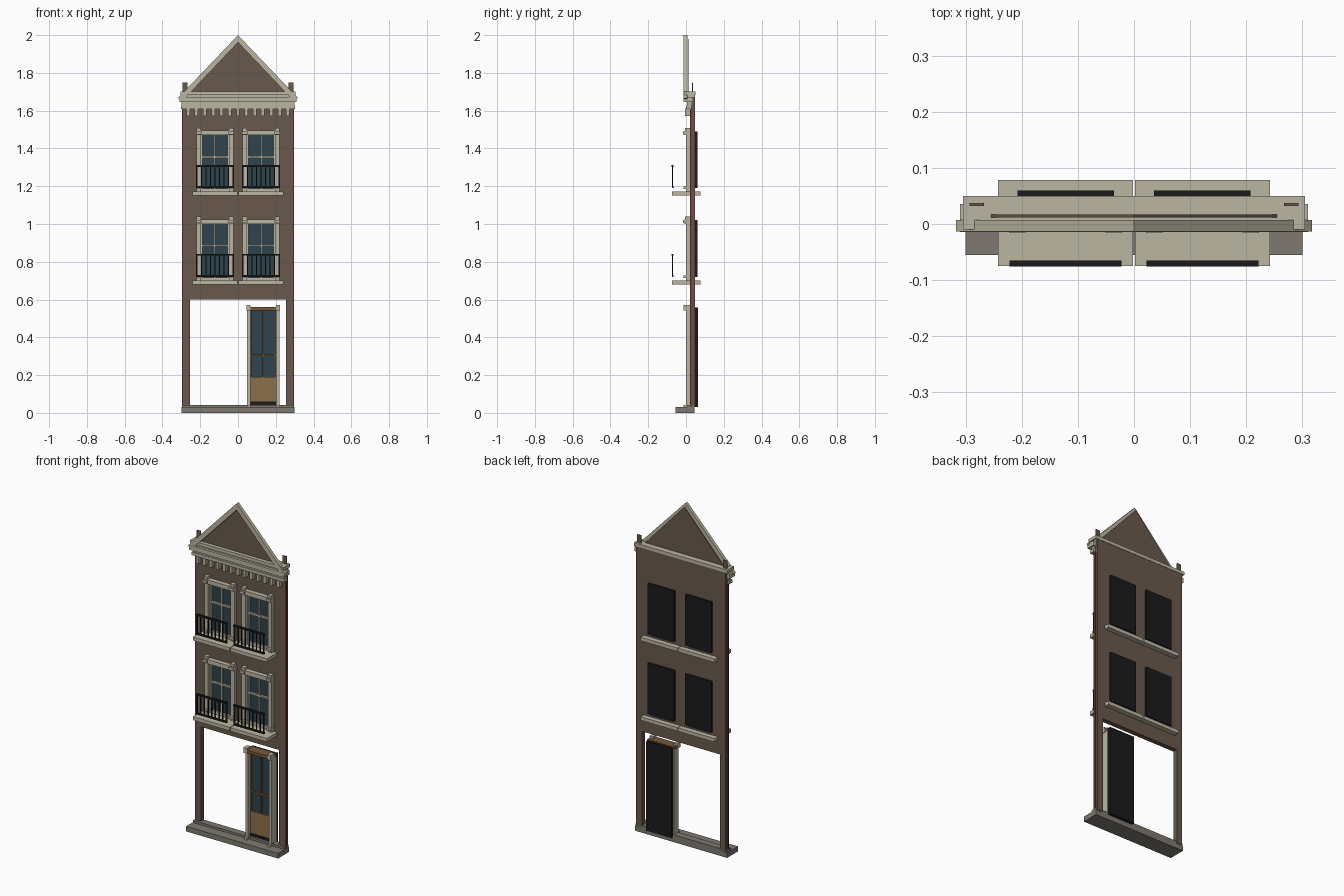
import bpy, bmesh

cube = bpy.data.objects.get("Cube")
if cube:
    bpy.data.objects.remove(cube, do_unlink=True)


def material(name, rgb):
    m = bpy.data.materials.new(name)
    m.use_nodes = True
    color = (*rgb, 1)
    m.diffuse_color = color
    bsdf = m.node_tree.nodes["Principled BSDF"]
    bsdf.inputs["Base Color"].default_value = color
    bsdf.inputs["Roughness"].default_value = 0.8
    return m


BROWN = material("brown_wall", (0.14, 0.10, 0.075))
BRICK = material("red_brick", (0.20, 0.05, 0.03))
CREAM = material("cream_stone", (0.50, 0.47, 0.36))
GREY = material("grey_stone", (0.21, 0.195, 0.165))
BLACK = material("black_iron", (0.011, 0.011, 0.011))
GLASS = material("blue_glass", (0.026, 0.058, 0.075))
TAN = material("tan_wood", (0.26, 0.16, 0.07))
WOOD = material("dark_wood", (0.18, 0.10, 0.04))


def finish(name, bm, mat):
    bmesh.ops.recalc_face_normals(bm, faces=bm.faces)
    mesh = bpy.data.meshes.new(name)
    bm.to_mesh(mesh)
    bm.free()
    mesh.materials.append(mat)
    obj = bpy.data.objects.new(name, mesh)
    bpy.context.collection.objects.link(obj)
    return obj


def add_box(bm, x, y, z):
    verts = bmesh.ops.create_cube(bm, size=1)["verts"]
    for v in verts:
        v.co = [lo + (c + 0.5) * (hi - lo) for c, (lo, hi) in zip(v.co, (x, y, z))]


def boxes(name, mat, *parts):
    """One object made of boxes, each given as x, y and z ranges."""
    bm = bmesh.new()
    for p in parts:
        add_box(bm, *p)
    return finish(name, bm, mat)


def prism(name, mat, outline, y0, y1):
    """Extrude an x-z outline in depth."""
    bm = bmesh.new()
    face = bm.faces.new([bm.verts.new((x, y0, z)) for x, z in outline])
    ext = bmesh.ops.extrude_face_region(bm, geom=[face])["geom"]
    for v in ext:
        if isinstance(v, bmesh.types.BMVert):
            v.co.y = y1
    return finish(name, bm, mat)


# Layout shared by the wall and the windows
WIN_X, WIN_HALF = 0.122, 0.072
FLOORS = (0.68, 1.15)
WALL_Y = (0.02, 0.048)

# Wall: a grid of cells with the openings left out, then given depth
xs = [-0.292, -0.255]
for s in (-1, 1):
    xs += [s * WIN_X - WIN_HALF, s * WIN_X + WIN_HALF]
xs += [0.255, 0.292]
zs = [0.03, 0.6]
for f in FLOORS:
    zs += [f + 0.03, f + 0.33]
zs.append(1.685)
bm = bmesh.new()
grid = [[bm.verts.new((x, WALL_Y[0], z)) for x in xs] for z in zs]
for j in range(len(zs) - 1):
    for i in range(len(xs) - 1):
        shopfront = j == 0 and 0 < i < len(xs) - 2
        window = j in (2, 4) and i in (2, 4)
        if not (shopfront or window):
            bm.faces.new((grid[j][i], grid[j][i + 1], grid[j + 1][i + 1], grid[j + 1][i]))
ext = bmesh.ops.extrude_face_region(bm, geom=bm.faces[:])["geom"]
for v in ext:
    if isinstance(v, bmesh.types.BMVert):
        v.co.y = WALL_Y[1]
for v in [v for v in bm.verts if not v.link_faces]:
    bm.verts.remove(v)
finish("wall", bm, BROWN)

# Brick edges, front step and threshold
boxes("brick_edges", BRICK, *[
    (sorted((s * 0.290, s * 0.297)), (0.022, 0.034), (0.03, 1.61)) for s in (-1, 1)])
boxes("front_step", GREY, ((-0.3, 0.3), (-0.055, 0.045), (0, 0.03)))
boxes("threshold", GREY, ((-0.297, 0.297), (0.005, 0.045), (0.03, 0.043)))


def window(side, x, z):
    """Window with surround, sash, sill and balcony railing; z is the sill bottom."""
    label = side + ("_upper" if z > 1 else "_lower")
    top = z + 0.345
    outer = 0.098
    boxes("sill_" + label, CREAM, ((x - 0.12, x + 0.12), (-0.075, 0.078), (z, z + 0.021)))

    # Jambs with small feet and caps, and the lintel
    parts = [((x - outer, x + outer), (-0.008, 0.03), (top - 0.025, top))]
    for s in (-1, 1):
        jx = sorted((x + s * 0.074, x + s * outer))
        wide = (jx[0] - 0.003, jx[1] + 0.003)
        parts += [(jx, (0, 0.03), (z + 0.02, top)),
                  (wide, (-0.016, 0.02), (top - 0.02, top - 0.004)),
                  (jx, (-0.005, 0.02), (top - 0.004, top + 0.014)),
                  (wide, (-0.014, 0.02), (z + 0.035, z + 0.048))]
    boxes("surround_" + label, CREAM, *parts)

    # Glass, sash bars and the dark panel behind
    w, lo, hi = 0.074, z + 0.02, top - 0.02
    boxes("glass_" + label, GLASS, ((x - w, x + w), (0.03, 0.036), (lo, hi)))
    sash = (0.018, 0.032)
    mid = z + 0.205
    boxes("sash_" + label, CREAM,
          ((x - 0.004, x + 0.004), sash, (lo, hi)),
          ((x - w, x + w), sash, (mid - 0.005, mid + 0.005)),
          ((x - w, x + w), sash, (lo, lo + 0.018)),
          ((x - w, x - w + 0.008), sash, (lo, hi)),
          ((x + w - 0.008, x + w), sash, (lo, hi)))
    boxes("back_panel_" + label, BLACK,
          ((x - 0.086, x + 0.086), (0.045, 0.06), (z + 0.04, z + 0.34)))

    # Railing
    rx, r0, r1 = 0.1, z + 0.04, z + 0.162
    rail = [((x - rx, x + rx), (-0.075, -0.066), (r0, r0 + 0.010)),
            ((x - rx, x + rx), (-0.076, -0.065), (r1 - 0.010, r1))]
    count = 9
    for i in range(count):
        bx = x - rx + 0.004 + i * (2 * rx - 0.008) / (count - 1)
        t = 0.004 if i in (0, count - 1) else 0.0028
        rail.append(((bx - t, bx + t), (-0.073, -0.068), (r0, r1)))
    boxes("railing_" + label, BLACK, *rail)


for f in FLOORS:
    window("right", -WIN_X, f)
    window("left", WIN_X, f)

# Door with surround, glazing and lower panel
DX = 0.134
door_parts = []
for s in (-1, 1):
    jx = sorted((DX + s * 0.068, DX + s * 0.086))
    door_parts += [(jx, (0, 0.045), (0.03, 0.555)),
                   (jx, (-0.014, 0.02), (0.03, 0.042))]
boxes("door_jambs", CREAM, *door_parts)
boxes("door_lintel", WOOD, ((DX - 0.088, DX + 0.088), (-0.010, 0.045), (0.543, 0.560)))
boxes("door_caps", CREAM, *[
    ((DX + s * 0.078 - 0.011, DX + s * 0.078 + 0.011), (-0.014, 0.022), (0.541, 0.572))
    for s in (-1, 1)])
boxes("door_panel", TAN, ((DX - 0.069, DX + 0.069), (0.022, 0.044), (0.06, 0.19)))
boxes("door_kickboard", BLACK, ((DX - 0.069, DX + 0.069), (0.02, 0.044), (0.043, 0.06)))
boxes("door_glass", GLASS, ((DX - 0.069, DX + 0.069), (0.03, 0.044), (0.19, 0.545)))
boxes("door_bars", WOOD,
      ((DX - 0.004, DX + 0.004), (0.022, 0.032), (0.19, 0.545)),
      ((DX - 0.069, DX + 0.069), (0.022, 0.032), (0.300, 0.310)),
      ((DX - 0.069, DX - 0.062), (0.022, 0.032), (0.19, 0.545)),
      ((DX + 0.062, DX + 0.069), (0.022, 0.032), (0.19, 0.545)))
boxes("door_back_panel", BLACK, ((DX - 0.082, DX + 0.082), (0.044, 0.063), (0.03, 0.557)))

# Cornice: stacked mouldings and a row of brackets
boxes("cornice", CREAM,
      ((-0.305, 0.305), (-0.010, 0.05), (1.683, 1.702)),
      ((-0.298, 0.298), (0.0, 0.045), (1.672, 1.683)),
      ((-0.310, 0.310), (-0.014, 0.036), (1.645, 1.672)),
      ((-0.298, 0.298), (0.005, 0.03), (1.628, 1.645)),
      ((-0.303, 0.303), (0.0, 0.03), (1.610, 1.628)))
brackets = []
for i in range(13):
    bx = -0.264 + i * 0.044
    brackets.append(((bx - 0.009, bx + 0.009), (-0.004, 0.022), (1.572, 1.612)))
boxes("cornice_brackets", CREAM, *brackets)

# Gable: infill, sloping boards and two thin corner posts
prism("gable_wall", BROWN, [(-0.257, 1.70), (0.257, 1.70), (0, 1.98)], 0.012, 0.017)
prism("gable_boards", CREAM,
      [(0, 2.0), (0.317, 1.668), (0.298, 1.648), (0, 1.962), (-0.298, 1.648), (-0.317, 1.668)],
      -0.013, 0.007)
boxes("corner_posts", BROWN, *[
    ((s * 0.28 - 0.013, s * 0.28 + 0.013), (0.032, 0.037), (1.70, 1.748)) for s in (-1, 1)])
